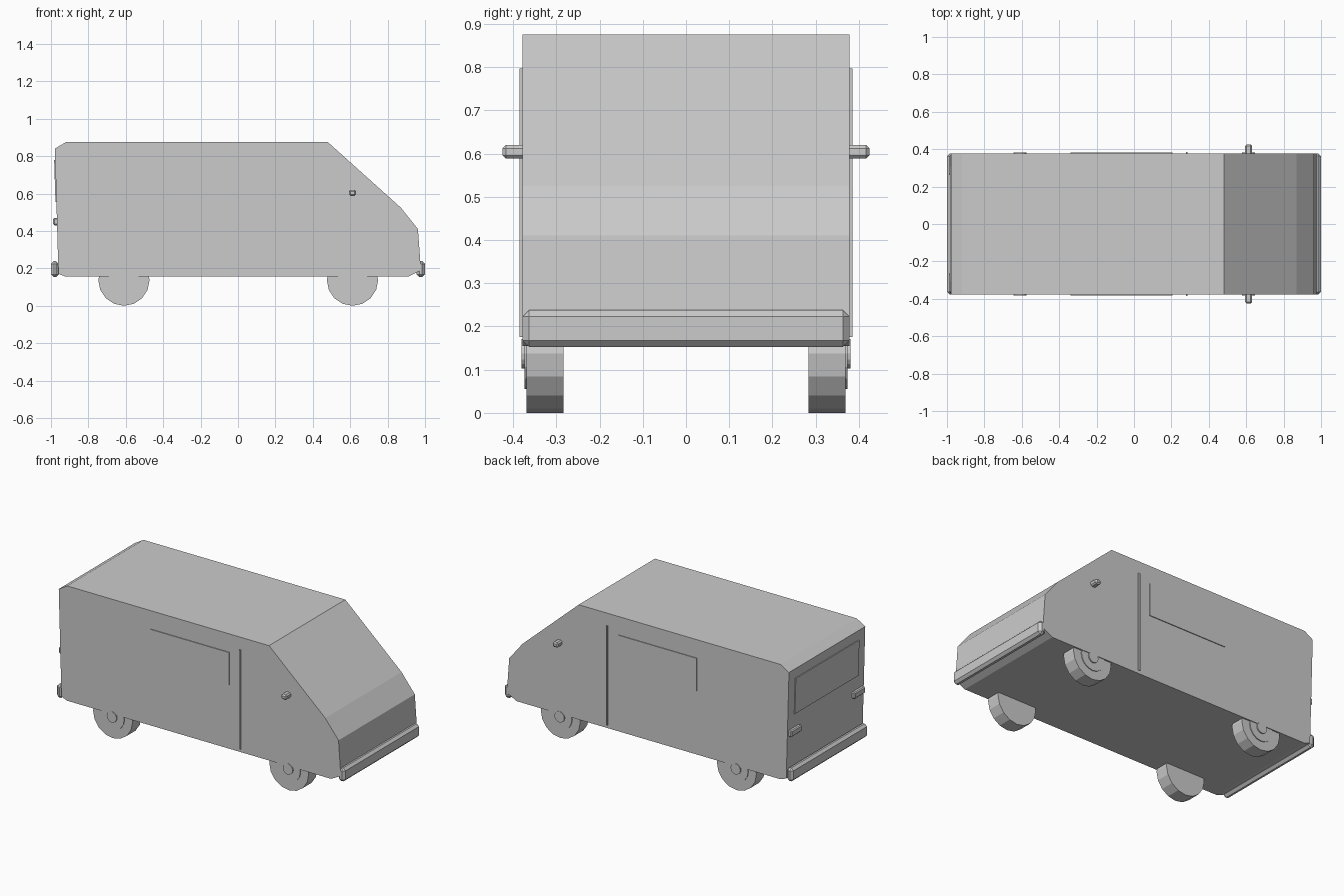
import bpy, bmesh, math

if "Cube" in bpy.data.objects:
    bpy.data.objects.remove(bpy.data.objects["Cube"])


def finish(name, bm):
    bmesh.ops.recalc_face_normals(bm, faces=bm.faces)
    mesh = bpy.data.meshes.new(name)
    bm.to_mesh(mesh)
    bm.free()
    ob = bpy.data.objects.new(name, mesh)
    bpy.context.collection.objects.link(ob)
    return ob


def prism(name, profile, half_width):
    bm = bmesh.new()
    face = bm.faces.new([bm.verts.new((x, -half_width, z)) for x, z in profile])
    ext = bmesh.ops.extrude_face_region(bm, geom=[face])
    verts = [v for v in ext["geom"] if isinstance(v, bmesh.types.BMVert)]
    bmesh.ops.translate(bm, verts=verts, vec=(0, 2 * half_width, 0))
    return finish(name, bm)


def box(name, xs, ys, zs, bevel=0):
    bm = bmesh.new()
    bmesh.ops.create_cube(bm, size=1)
    for v in bm.verts:
        v.co = [r[0] if c < 0 else r[1] for c, r in zip(v.co, (xs, ys, zs))]
    if bevel:
        bmesh.ops.bevel(bm, geom=bm.edges[:], offset=bevel, segments=1, affect='EDGES')
    return finish(name, bm)


def disc(name, x, z, radius, y0, y1, sides=16):
    bm = bmesh.new()
    bmesh.ops.create_cone(bm, cap_ends=True, segments=sides, radius1=radius,
                          radius2=radius, depth=abs(y1 - y0))
    ob = finish(name, bm)
    ob.rotation_euler = (math.pi / 2, 0, 0)
    ob.location = (x, (y0 + y1) / 2, z)
    return ob


# Body shell
prism("body", [(-0.96, 0.17), (-0.979, 0.84), (-0.92, 0.875), (0.48, 0.875),
               (0.87, 0.525), (0.962, 0.41), (0.978, 0.19), (0.91, 0.155),
               (-0.92, 0.155)], 0.378)

# Bumpers
box("front_bumper", (0.955, 1.0), (-0.378, 0.378), (0.153, 0.238), 0.015)
box("rear_bumper", (-1.0, -0.958), (-0.378, 0.378), (0.153, 0.238), 0.015)

# Rear window, following the slight lean of the tail
prism("rear_window", [(-0.976, 0.555), (-0.983, 0.78), (-0.96, 0.78), (-0.96, 0.555)], 0.315)

for side, s in (("left", 1), ("right", -1)):
    def span(a, b):
        return tuple(sorted((s * a, s * b)))

    # Side window, door seam, mirror and tail lamp
    box(side + "_side_window", (-0.34, 0.205), span(0.37, 0.383), (0.555, 0.76))
    box(side + "_door_seam", (0.277, 0.287), span(0.37, 0.385), (0.175, 0.797))
    box(side + "_mirror", (0.594, 0.631), span(0.36, 0.425), (0.588, 0.62), 0.008)
    box(side + "_tail_lamp", (-0.988, -0.962), span(0.26, 0.368), (0.43, 0.47), 0.006)

    # Wheels with stepped hubs
    for end, x in (("front", 0.612), ("rear", -0.61)):
        tag = end + "_" + side
        disc(tag + "_wheel", x, 0.137, 0.137, s * 0.283, s * 0.369)
        disc(tag + "_rim", x, 0.137, 0.082, s * 0.36, s * 0.374)
        disc(tag + "_hub", x, 0.137, 0.034, s * 0.36, s * 0.381)
